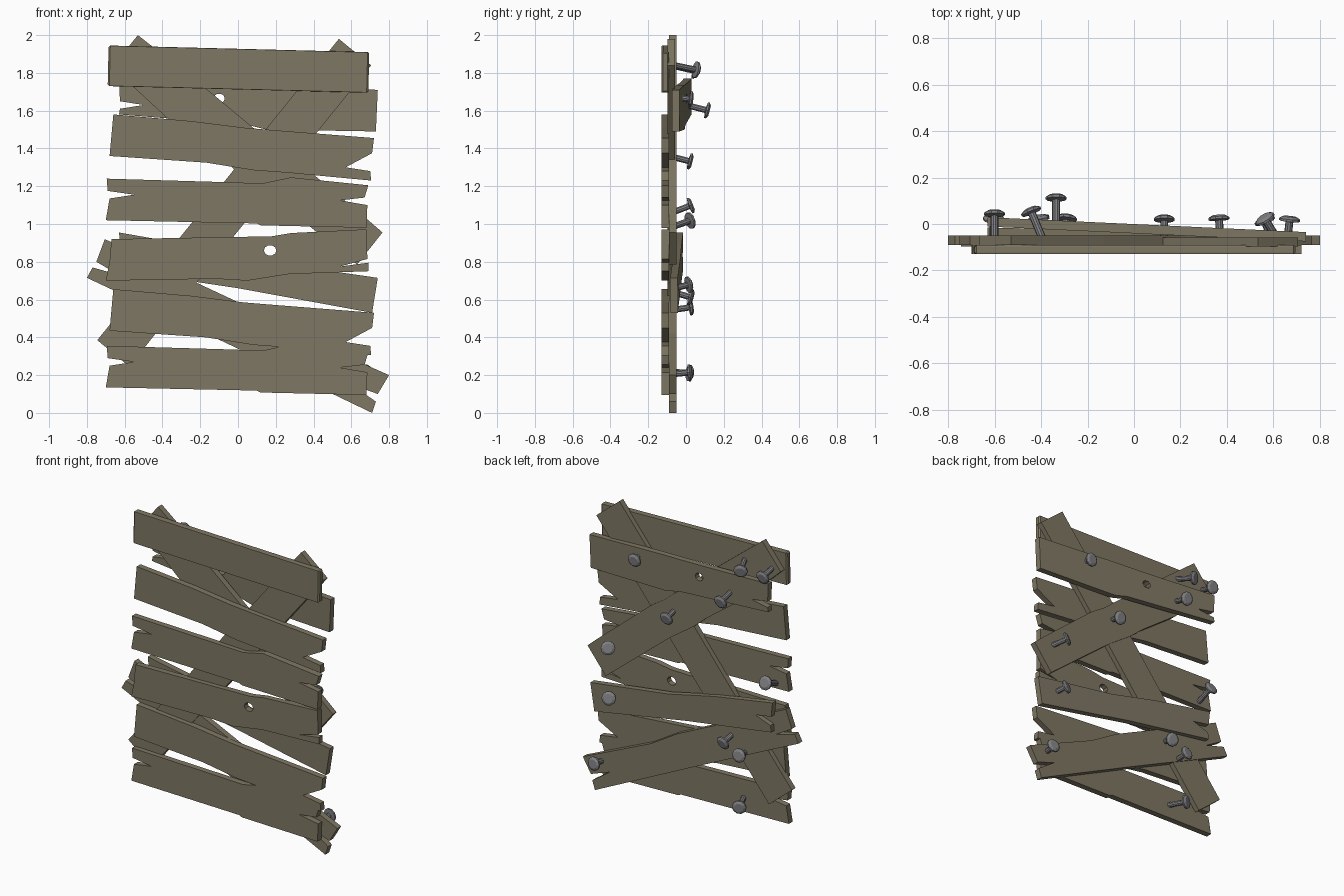
import bpy, bmesh, math
from mathutils import Vector


def material(name, rgb):
    m = bpy.data.materials.new(name)
    m.diffuse_color = (*rgb, 1)
    return m


WOOD = material("weathered_wood", (0.21, 0.185, 0.125))
IRON = material("dull_iron", (0.22, 0.22, 0.235))


def finish(bm, name, mat):
    bmesh.ops.recalc_face_normals(bm, faces=bm.faces)
    me = bpy.data.meshes.new(name)
    bm.to_mesh(me)
    bm.free()
    me.materials.append(mat)
    ob = bpy.data.objects.new(name, me)
    bpy.context.collection.objects.link(ob)
    return ob


def plank(name, outline, y_left, y_right, hole=None, dz=0.0, thick=0.04):
    """Extrude an x/z outline; the front face leans from y_left to y_right."""
    bm = bmesh.new()
    loops = [outline]
    if hole:
        hx, hz, r = hole
        loops.append([(hx + r * math.cos(i * math.tau / 10),
                       hz + r * 0.85 * math.sin(i * math.tau / 10)) for i in range(10)])
    edges = []
    for loop in loops:
        vs = [bm.verts.new((x, y_left + (y_right - y_left) * (x + 0.65) / 1.35, z + dz))
              for x, z in loop]
        edges += [bm.edges.new((vs[i], vs[(i + 1) % len(vs)])) for i in range(len(vs))]
    bmesh.ops.triangle_fill(bm, edges=edges, use_beauty=True, use_dissolve=False)
    ext = bmesh.ops.extrude_face_region(bm, geom=bm.faces[:])
    bmesh.ops.translate(bm, vec=(0, thick, 0),
                        verts=[g for g in ext["geom"] if isinstance(g, bmesh.types.BMVert)])
    # extrusion of an open sheet keeps the front faces, giving a closed board
    return finish(bm, name, WOOD)


# Front boards: two repeated broken shapes, one with a knot hole, one clean
split_right = [(-0.66, 1.58), (-0.25, 1.545), (0.03, 1.51), (0.15, 1.50), (0.72, 1.455),
               (0.71, 1.375), (0.57, 1.30), (0.70, 1.28), (0.705, 1.23), (0.28, 1.27),
               (0.08, 1.285), (-0.17, 1.325), (-0.68, 1.36)]
split_both = [(-0.695, 1.24), (-0.08, 1.222), (0.13, 1.215), (0.28, 1.247), (0.69, 1.205),
              (0.67, 1.14), (0.54, 1.125), (0.685, 1.10), (0.68, 0.98), (0.12, 0.993),
              (0.10, 1.003), (-0.70, 1.02), (-0.68, 1.135), (-0.55, 1.155), (-0.69, 1.175)]
knotted = [(-0.67, 0.92), (-0.08, 0.93), (0.18, 0.935), (0.28, 0.952), (0.68, 0.972),
           (0.685, 0.815), (0.54, 0.775), (0.69, 0.795), (0.69, 0.75), (0.27, 0.735),
           (0.05, 0.70), (-0.12, 0.71), (-0.70, 0.70), (-0.68, 0.80)]
for i, dz in enumerate((0, -0.925)):
    plank(f"front_board_split_{i}", split_right, -0.13, -0.13, dz=dz)
for i, dz in enumerate((0, -0.885)):
    plank(f"front_board_notched_{i}", split_both, -0.13, -0.13, dz=dz)
plank("front_board_knotted", knotted, -0.13, -0.13, hole=(0.17, 0.86, 0.033))

top = plank("front_board_top", [(-0.685, 1.945), (0.695, 1.91), (0.69, 1.695), (-0.69, 1.73)],
            -0.13, -0.13)
bev = top.modifiers.new("bevel", "BEVEL")
bev.width, bev.segments = 0.008, 1

# Diagonal braces behind the front boards
plank("long_brace", [(0.534, 1.98), (0.705, 1.84), (0.43, 1.50), (0.03, 1.00),
                     (-0.42, 0.44), (-0.575, 0.245), (-0.745, 0.385), (-0.25, 1.00), (0.15, 1.505)],
      -0.097, -0.097)
plank("upper_brace", [(-0.53, 2.0), (-0.13, 1.685), (0.20, 1.41), (0.30, 1.345), (0.69, 1.02),
                      (0.765, 0.955), (0.63, 0.785), (0.16, 1.165), (-0.02, 1.29),
                      (-0.12, 1.375), (-0.38, 1.565), (-0.667, 1.83)], -0.09, -0.09)
plank("lower_brace", [(-0.705, 0.92), (-0.20, 0.68), (0.10, 0.54), (0.30, 0.42), (0.80, 0.20),
                      (0.74, 0.10), (0.60, 0.15), (0.73, 0.06), (0.71, 0.0), (0.0, 0.34),
                      (-0.18, 0.425), (-0.80, 0.715), (-0.77, 0.77), (-0.63, 0.73),
                      (-0.75, 0.80)], -0.09, -0.09)

# Slanted back boards
plank("back_board_upper", [(-0.63, 1.77), (-0.10, 1.745), (0.20, 1.735), (0.74, 1.71),
                           (0.73, 1.49), (0.15, 1.50), (0.05, 1.525), (-0.63, 1.58),
                           (-0.625, 1.61), (-0.50, 1.63), (-0.625, 1.65)],
      -0.01, -0.073, hole=(-0.10, 1.665, 0.03))
plank("back_board_lower", [(-0.63, 0.955), (-0.20, 0.88), (0.15, 0.80), (0.74, 0.715),
                           (0.71, 0.53), (0.0, 0.66), (-0.20, 0.69), (-0.62, 0.755),
                           (-0.615, 0.80), (-0.50, 0.84), (-0.62, 0.86)], -0.055, -0.083)


# Nails driven out of the back: (base point, head point)
def nail(name, base, head):
    base, head = Vector(base), Vector(head)
    d = head - base
    rot = d.to_track_quat("Z", "Y").to_matrix().to_4x4()
    bm = bmesh.new()
    L = d.length
    profile = [(0.017, 0), (0.017, L - 0.016), (0.045, L - 0.012), (0.045, L - 0.002), (0.03, L + 0.007)]
    n = 10
    rings = [[bm.verts.new((r * math.cos(k * math.tau / n), r * math.sin(k * math.tau / n), h))
              for k in range(n)] for r, h in profile]
    for a, b in zip(rings, rings[1:]):
        for k in range(n):
            bm.faces.new((a[k], a[(k + 1) % n], b[(k + 1) % n], b[k]))
    bm.faces.new(rings[0])
    bm.faces.new(rings[-1])
    bm.transform(rot)
    bmesh.ops.translate(bm, verts=bm.verts, vec=base)
    finish(bm, name, IRON)


nails = [((0.37, -0.05, 1.67), (0.365, 0.03, 1.66)),
         ((-0.395, -0.06, 1.84), (-0.445, 0.06, 1.815)),
         ((-0.60, -0.06, 1.835), (-0.60, 0.05, 1.81)),
         ((-0.335, 0.0, 1.63), (-0.335, 0.118, 1.60)),
         ((0.13, -0.07, 1.355), (0.13, 0.027, 1.33)),
         ((0.62, -0.07, 0.985), (0.56, 0.027, 1.02)),
         ((-0.605, -0.10, 1.05), (-0.605, 0.03, 1.10)),
         ((0.59, -0.06, 0.66), (0.56, 0.02, 0.68)),
         ((-0.30, -0.07, 0.64), (-0.29, 0.03, 0.61)),
         ((-0.40, -0.07, 0.545), (-0.41, 0.03, 0.56)),
         ((0.66, -0.07, 0.205), (0.67, 0.025, 0.215)),
         ((-0.36, -0.10, 0.22), (-0.41, 0.025, 0.21))]
for i, (b, h) in enumerate(nails):
    nail(f"nail_{i}", b, h)
